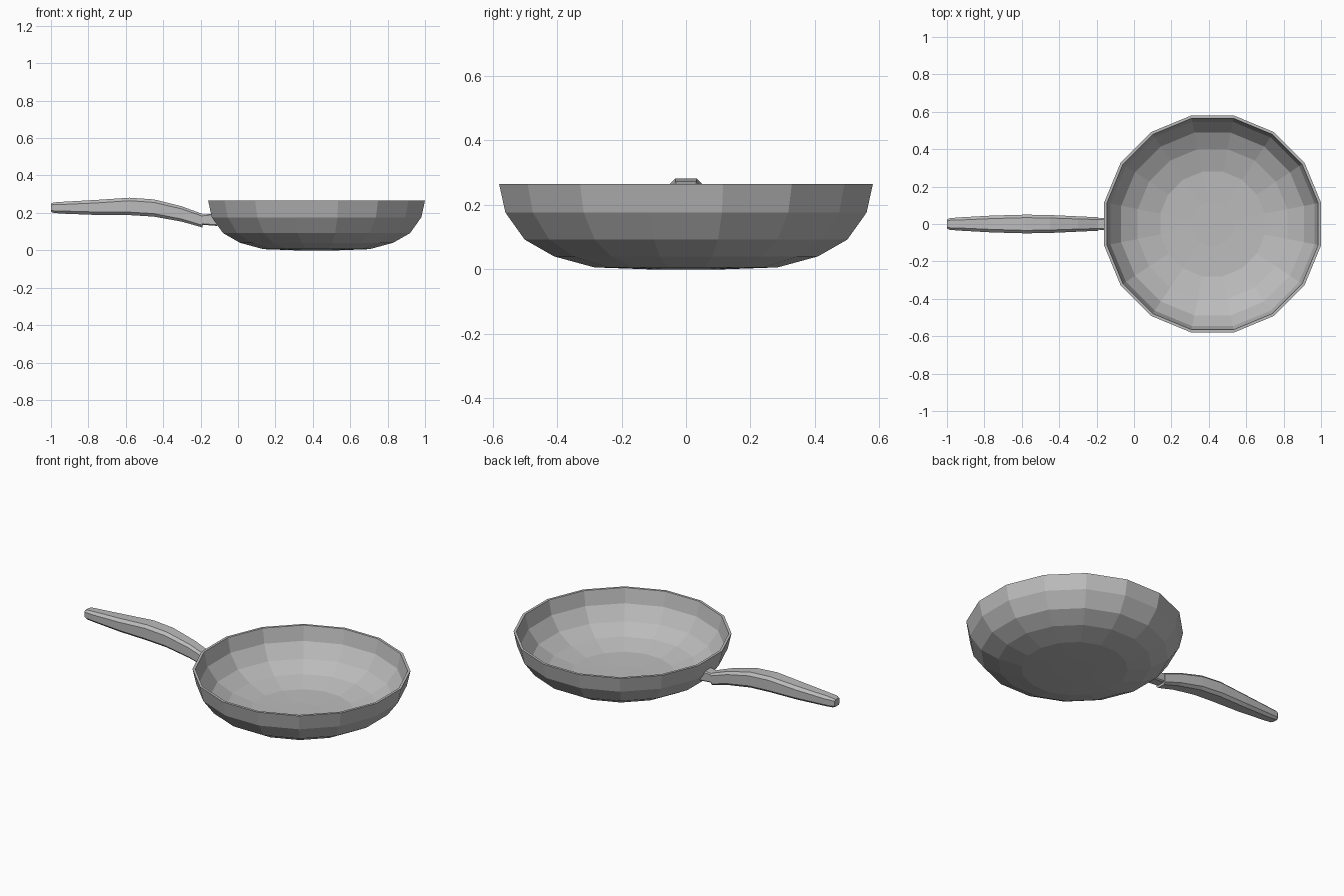
import bpy, bmesh
from math import pi, cos, sin

cube = bpy.data.objects.get("Cube")
if cube:
    bpy.data.objects.remove(cube)

metal = bpy.data.materials.new("grey metal")
metal.use_nodes = True
grey = (0.5, 0.5, 0.5, 1)
metal.diffuse_color = grey
metal.node_tree.nodes["Principled BSDF"].inputs["Base Color"].default_value = grey


def loft(name, rings):
    """Skin a list of equal-length point rings and cap both ends."""
    bm = bmesh.new()
    loops = [[bm.verts.new(p) for p in ring] for ring in rings]
    n = len(rings[0])
    for a, b in zip(loops, loops[1:]):
        for i in range(n):
            j = (i + 1) % n
            bm.faces.new((a[i], a[j], b[j], b[i]))
    caps = [bm.faces.new(loops[0]), bm.faces.new(loops[-1])]
    bmesh.ops.recalc_face_normals(bm, faces=bm.faces)
    mesh = bpy.data.meshes.new(name)
    bm.to_mesh(mesh)
    bm.free()
    mesh.materials.append(metal)
    obj = bpy.data.objects.new(name, mesh)
    bpy.context.collection.objects.link(obj)
    return obj


# Pan bowl: outer wall up, over the rim, then down the inner wall
SIDES, CENTRE_X = 16, 0.42
profile = [(0.12, 0), (0.29, 0.006), (0.417, 0.04), (0.51, 0.092), (0.571, 0.176), (0.591, 0.265),
           (0.576, 0.265), (0.557, 0.18), (0.498, 0.1), (0.408, 0.05), (0.285, 0.017), (0.12, 0.012)]
angles = [(i + 0.5) * 2 * pi / SIDES for i in range(SIDES)]
loft("pan_bowl", [[(CENTRE_X + r * cos(a), r * sin(a), z) for a in angles] for r, z in profile])


# Handle: chamfered box sections along its length
def section(x, half, low, high, c, lean=0):
    outline = [(half, low + c), (half, high - c), (half - c, high), (c - half, high),
               (-half, high - c), (-half, low + c), (c - half, low), (half - c, low)]
    return [(x + lean * (high - z), y, z) for y, z in outline]


grip = [(-1.0, 0.024, 0.206, 0.249, 0.008), (-0.985, 0.031, 0.2, 0.256, 0.011),
        (-0.94, 0.035, 0.196, 0.259, 0.014), (-0.76, 0.045, 0.189, 0.269, 0.016),
        (-0.58, 0.05, 0.188, 0.281, 0.016), (-0.45, 0.048, 0.18, 0.272, 0.016),
        (-0.3, 0.041, 0.153, 0.235, 0.014), (-0.19, 0.036, 0.122, 0.194, 0.012)]
loft("handle", [section(*s) for s in grip])

# Short neck joining the handle to the bowl wall
loft("handle_neck", [section(-0.21, 0.03, 0.138, 0.188, 0.006),
                     section(-0.142, 0.032, 0.13, 0.195, 0.006, 0.5)])
